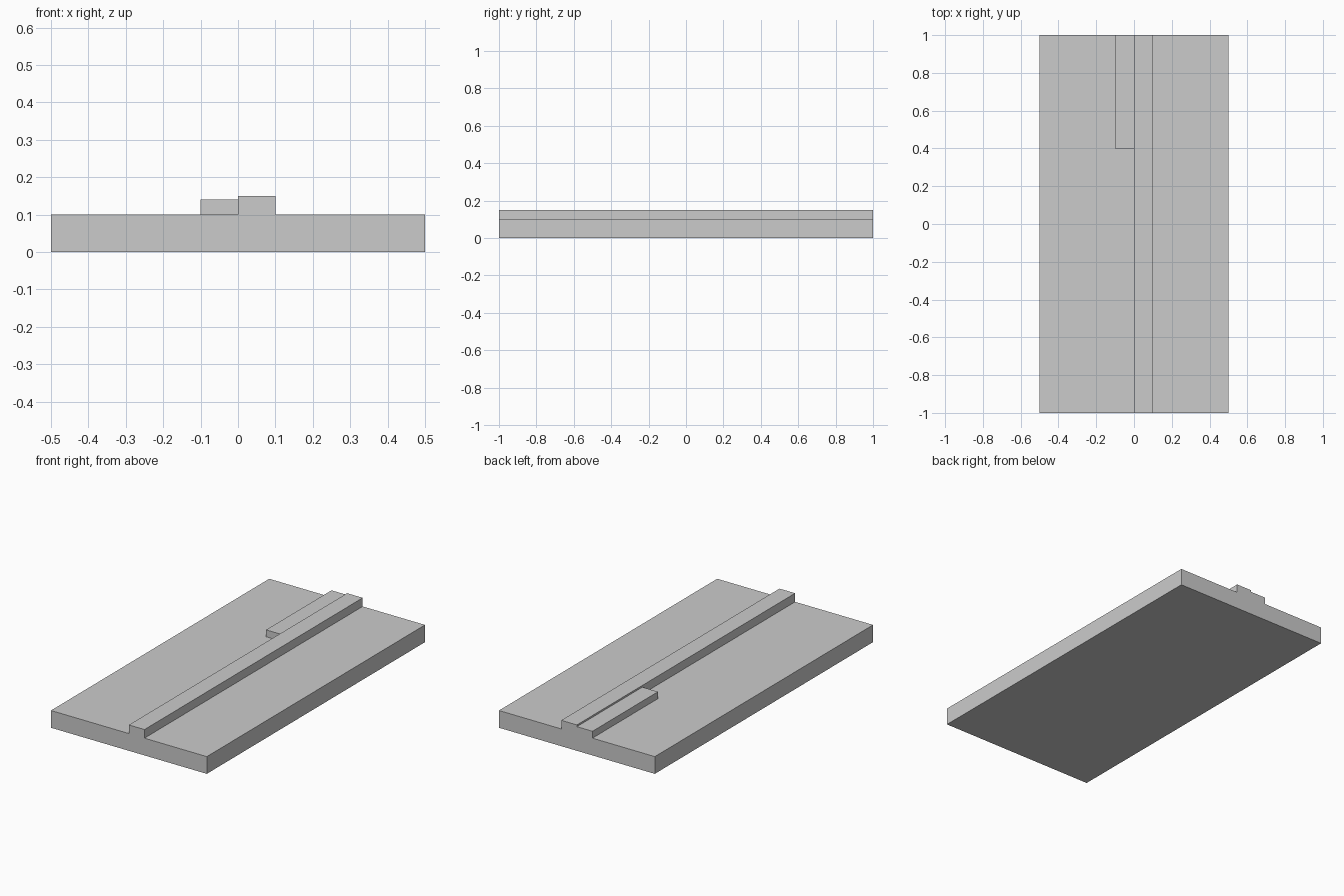
import bpy
import bmesh

if "Cube" in bpy.data.objects:
    bpy.data.objects.remove(bpy.data.objects["Cube"])


def box(name, x, y, z):
    """Flat-faced box spanning the given (min, max) ranges."""
    bm = bmesh.new()
    bmesh.ops.create_cube(bm, size=1)
    for v in bm.verts:
        v.co = [lo + (c + 0.5) * (hi - lo) for c, (lo, hi) in zip(v.co, (x, y, z))]
    mesh = bpy.data.meshes.new(name)
    bm.to_mesh(mesh)
    bm.free()
    obj = bpy.data.objects.new(name, mesh)
    bpy.context.collection.objects.link(obj)
    return obj


# Base slab
box("base_plate", (-0.5, 0.5), (-1, 1), (0, 0.1))
# Full-length raised rail, just right of centre
box("long_rail", (0, 0.1), (-1, 1), (0.1, 0.15))
# Slightly lower strip beside the rail at the back
box("short_strip", (-0.1, 0), (0.4, 1), (0.1, 0.14))
